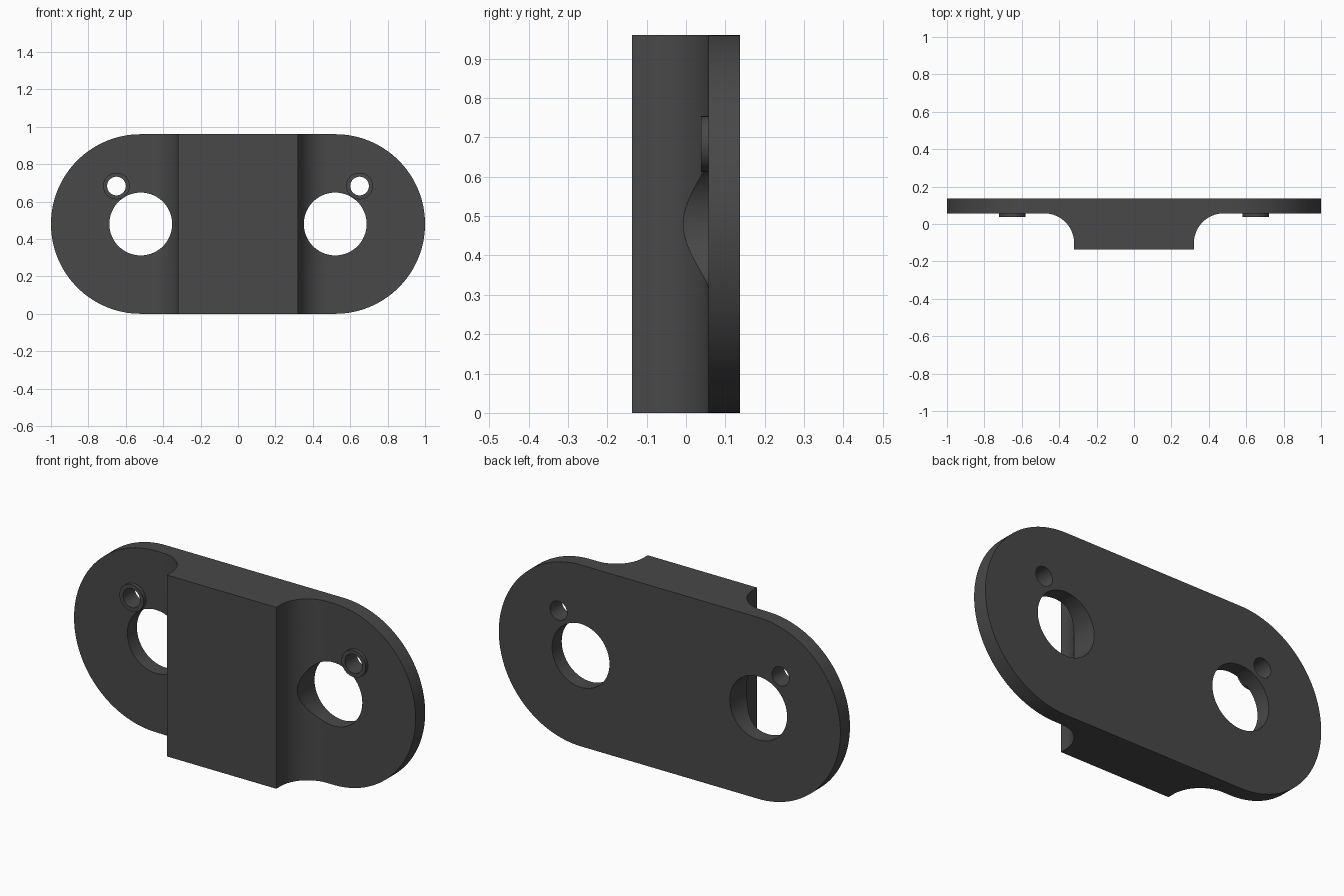
import bpy, bmesh, math

if "Cube" in bpy.data.objects:
    bpy.data.objects.remove(bpy.data.objects["Cube"])

R, CX, CZ = 0.48, 0.52, 0.48           # end radius and hole centres
BACK, FACE, FRONT = 0.137, 0.057, -0.137
BLOCK, FILLET = 0.32, 0.16

mat = bpy.data.materials.new("dark_grey")
mat.diffuse_color = (0.065, 0.065, 0.065, 1)
mat.use_nodes = True
mat.node_tree.nodes["Principled BSDF"].inputs["Base Color"].default_value = mat.diffuse_color


def arc(cx, cy, r, a0, a1, n):
    return [(cx + r * math.cos(math.radians(a0 + (a1 - a0) * i / n)),
             cy + r * math.sin(math.radians(a0 + (a1 - a0) * i / n))) for i in range(n + 1)]


def prism(name, pts, axis, lo, hi):
    """Extrude an outline along y (points are x, z) or z (points are x, y)."""
    def put(p, d):
        return (p[0], d, p[1]) if axis == "y" else (p[0], p[1], d)
    bm = bmesh.new()
    face = bm.faces.new([bm.verts.new(put(p, lo)) for p in pts])
    ext = bmesh.ops.extrude_face_region(bm, geom=[face])
    for v in ext["geom"]:
        if isinstance(v, bmesh.types.BMVert):
            v.co = put((v.co.x, v.co.z if axis == "y" else v.co.y), hi)
    bmesh.ops.recalc_face_normals(bm, faces=bm.faces)
    me = bpy.data.meshes.new(name)
    bm.to_mesh(me)
    bm.free()
    me.materials.append(mat)
    ob = bpy.data.objects.new(name, me)
    bpy.context.collection.objects.link(ob)
    return ob


def cylinder(name, x, z, r, lo, hi, n=64):
    return prism(name, arc(x, z, r, 0, 360, n)[:-1], "y", lo, hi)


def boolean(ob, tool, op):
    """Apply a boolean and discard its tool."""
    bpy.context.view_layer.objects.active = ob
    m = ob.modifiers.new(op, "BOOLEAN")
    m.operation, m.object, m.solver = op, tool, "EXACT"
    bpy.ops.object.modifier_apply(modifier=m.name)
    bpy.data.objects.remove(tool)


# Bracket section: thin plate with a filleted centre block
right = [(BLOCK, FRONT)] + arc(BLOCK + FILLET, FACE - FILLET, FILLET, 180, 90, 20) + [(1.1, FACE), (1.1, BACK)]
bracket = prism("bracket", right + [(-x, y) for x, y in reversed(right)], "z", 0, 2 * R)

# Rounded ends
outline = arc(CX, CZ, R, -90, 90, 64) + arc(-CX, CZ, R, 90, 270, 64)
boolean(bracket, prism("outline_cutter", outline, "y", -0.5, 0.5), "INTERSECT")

# Raised bosses, then large holes and small pin holes
for s in (-1, 1):
    boolean(bracket, cylinder("boss", s * 0.65, 0.683, 0.071, 0.038, 0.1), "UNION")
    boolean(bracket, cylinder("large_hole", s * CX, CZ, 0.168, -0.5, 0.5), "DIFFERENCE")
    boolean(bracket, cylinder("pin_hole", s * 0.65, 0.683, 0.05, -0.5, 0.5, 48), "DIFFERENCE")

bpy.ops.object.select_all(action="DESELECT")
bracket.select_set(True)
bpy.context.view_layer.objects.active = bracket
bpy.ops.object.shade_smooth_by_angle(angle=math.radians(30))
